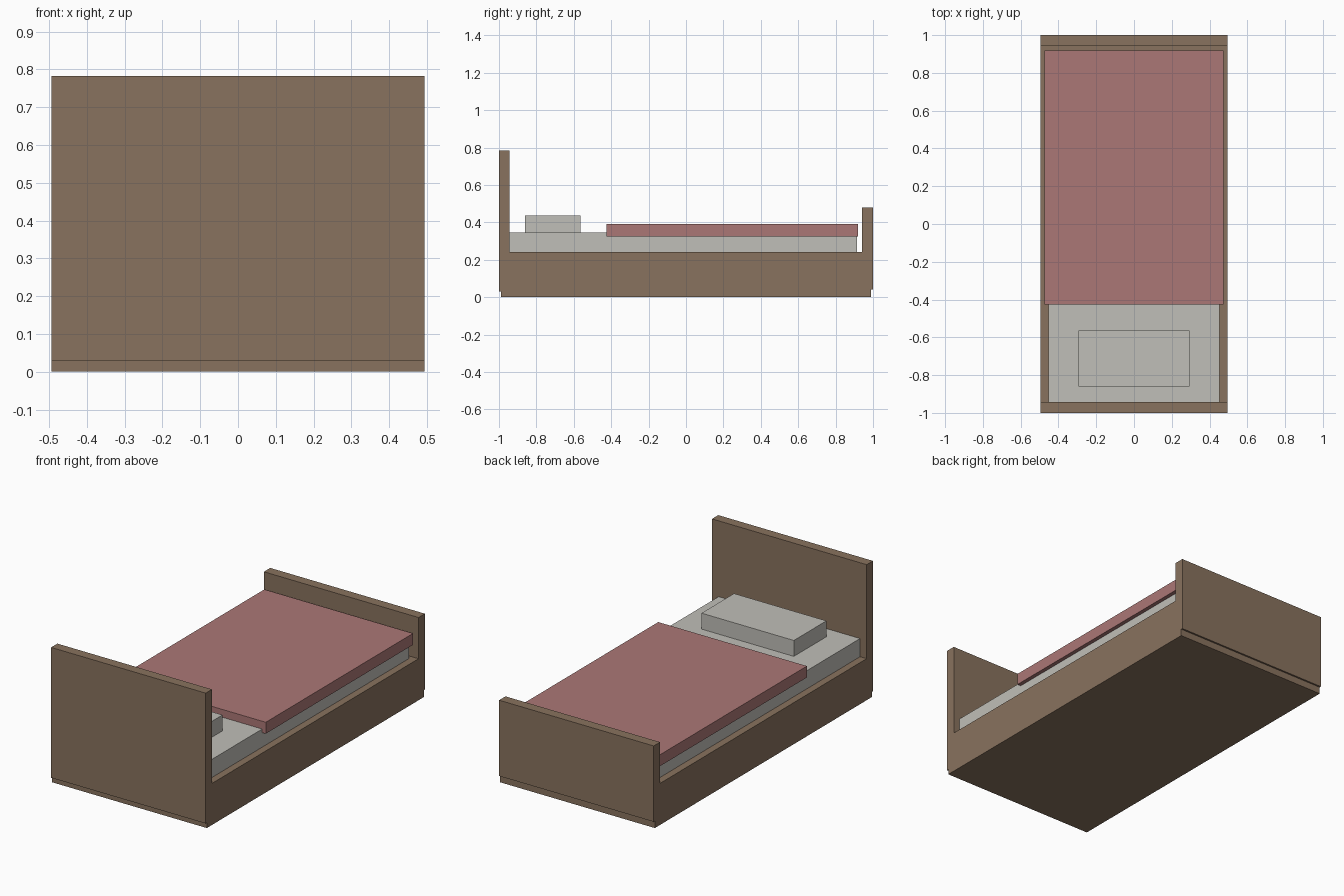
import bpy

cube = bpy.data.objects.get("Cube")
if cube:
    bpy.data.objects.remove(cube, do_unlink=True)


def make_material(name, rgb):
    mat = bpy.data.materials.new(name)
    mat.use_nodes = True
    colour = (*rgb, 1.0)
    mat.diffuse_color = colour
    bsdf = next(n for n in mat.node_tree.nodes if n.type == "BSDF_PRINCIPLED")
    bsdf.inputs["Base Color"].default_value = colour
    return mat


def box(name, half_width, y_range, z_range, mat):
    """Box centred on x = 0, spanning the given y and z ranges."""
    (y0, y1), (z0, z1) = y_range, z_range
    bpy.ops.mesh.primitive_cube_add(size=1, location=(0, (y0 + y1) / 2, (z0 + z1) / 2))
    obj = bpy.context.object
    obj.name = name
    obj.scale = (2 * half_width, y1 - y0, z1 - z0)
    bpy.ops.object.transform_apply(location=False, rotation=False, scale=True)
    obj.data.materials.append(mat)
    return obj


wood = make_material("brown wood", (0.25, 0.17, 0.112))
linen = make_material("pale grey linen", (0.53, 0.52, 0.48))
wool = make_material("dusty red wool", (0.41, 0.186, 0.18))

# Wooden frame: base between a tall headboard and a low footboard
box("bed_base", 0.494, (-0.99, 0.99), (0, 0.24), wood)
box("headboard", 0.494, (-1, -0.943), (0.03, 0.783), wood)
box("footboard", 0.494, (0.942, 1), (0.04, 0.478), wood)

# Bedding
box("mattress", 0.452, (-0.943, 0.915), (0.23, 0.345), linen)
box("pillow", 0.295, (-0.86, -0.563), (0.34, 0.437), linen)
box("blanket", 0.475, (-0.425, 0.919), (0.324, 0.39), wool)
